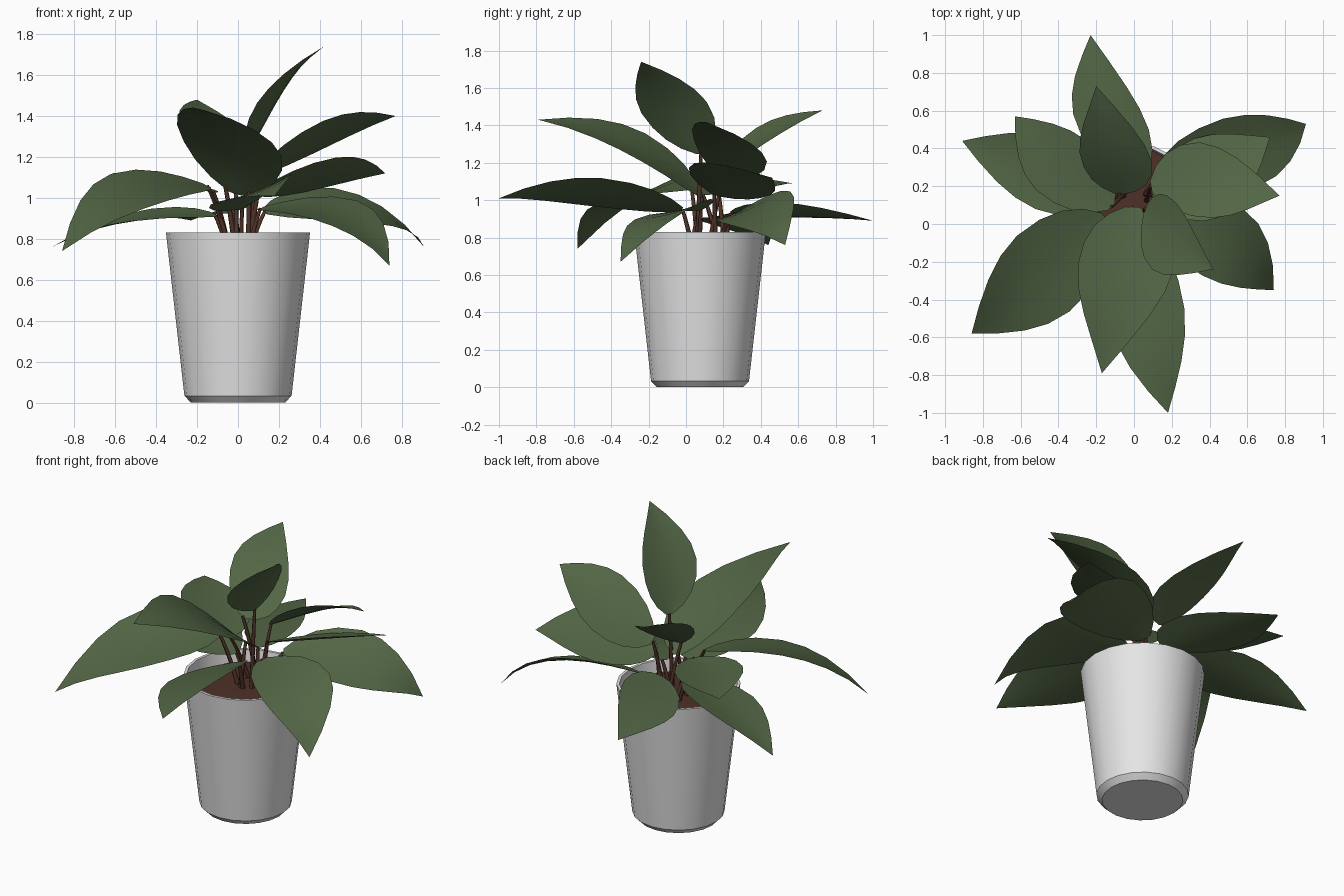
import bpy, bmesh, math
from mathutils import Vector as V

if "Cube" in bpy.data.objects:
    bpy.data.objects.remove(bpy.data.objects["Cube"])


def material(name, rgb):
    m = bpy.data.materials.new(name)
    m.diffuse_color = (*rgb, 1)
    m.use_nodes = True
    m.node_tree.nodes["Principled BSDF"].inputs["Base Color"].default_value = m.diffuse_color
    return m


POT = material("pale_grey", (0.79, 0.79, 0.79))
LEAF = material("leaf_green", (0.085, 0.132, 0.059))
STEM = material("stem_brown", (0.08, 0.032, 0.021))
SOIL = material("soil_brown", (0.075, 0.03, 0.02))
CENTRE = V((0, 0.075, 0))


def make_object(name, bm, mat, angle):
    me = bpy.data.meshes.new(name)
    bm.to_mesh(me)
    bm.free()
    me.materials.append(mat)
    ob = bpy.data.objects.new(name, me)
    bpy.context.collection.objects.link(ob)
    bpy.ops.object.select_all(action='DESELECT')
    ob.select_set(True)
    bpy.context.view_layer.objects.active = ob
    bpy.ops.object.shade_smooth_by_angle(angle=math.radians(angle))
    return ob


def lathe(name, profile, mat, sides=20, cap_first=False, cap_last=False):
    bm = bmesh.new()
    rings = []
    for r, z in profile:
        rings.append([bm.verts.new(CENTRE + V((r * math.cos(a), r * math.sin(a), z)))
                      for a in (2 * math.pi * i / sides for i in range(sides))])
    for lo, hi in zip(rings, rings[1:]):
        for i in range(sides):
            j = (i + 1) % sides
            bm.faces.new((lo[i], lo[j], hi[j], hi[i]))
    if cap_first:
        bm.faces.new(rings[0][::-1])
    if cap_last:
        bm.faces.new(rings[-1])
    return make_object(name, bm, mat, 24)


# Pot with chamfered foot, thin rim and inner wall; soil disc inside
lathe("pot", [(0.23, 0), (0.262, 0.033), (0.352, 0.83), (0.335, 0.83), (0.325, 0.75)],
      POT, cap_first=True)
lathe("soil", [(0.327, 0.755), (0.15, 0.765)], SOIL, cap_last=True)

# Leaf outline: position along the midrib, relative half width
OUTLINE = [(0, 0.14), (0.06, 0.48), (0.15, 0.76), (0.27, 0.94), (0.42, 1.0),
           (0.56, 0.90), (0.7, 0.68), (0.85, 0.36), (1, 0.0)]
WIDEST = 0.42


def leaf(name, base, tip, left, right, fold=0.02):
    """Blade through base and tip; left and right are the widest edge points."""
    base, tip, left, right = map(V, (base, tip, left, right))
    mid, side = (left + right) / 2, (right - left) / 2
    up = side.cross(tip - base).normalized()
    bm = bmesh.new()
    rows = []
    for u, w in OUTLINE:
        # parabola through base, mid and tip
        p = (base * ((u - WIDEST) * (u - 1) / WIDEST)
             + mid * (u * (u - 1) / (WIDEST * (WIDEST - 1)))
             + tip * (u * (u - WIDEST) / (1 - WIDEST)))
        if w == 0:
            end = bm.verts.new(p)
            break
        rows.append([bm.verts.new(p + side * (w * s) + up * (fold * w * (s * s - 0.6)))
                     for s in (-1, -0.5, 0, 0.5, 1)])
    for a, b in zip(rows, rows[1:]):
        for i in range(4):
            bm.faces.new((a[i], a[i + 1], b[i + 1], b[i]))
    for i in range(4):
        bm.faces.new((rows[-1][i], rows[-1][i + 1], end))
    make_object(name, bm, LEAF, 60)


def stem(name, base, target, radius=0.012, steps=6, sides=6):
    """Bent tapering tube from the soil to the leaf base."""
    base, target = V(base), V(target)
    out = V((target.x, target.y - 0.12, 0)).normalized()
    root = V((0.005, 0.12, 0.75)) + V((out.x * 0.06, out.y * 0.09, 0))
    bend = V((root.x * 0.5 + base.x * 0.5, root.y * 0.5 + base.y * 0.5,
              0.35 * root.z + 0.65 * base.z))
    bm = bmesh.new()
    rings = []
    for k in range(steps + 1):
        t = k / steps
        p = root * (1 - t) ** 2 + bend * (2 * t * (1 - t)) + base * t * t
        d = ((bend - root) * (1 - t) + (base - bend) * t).normalized()
        x = d.cross(V((out.y, -out.x, 0))).normalized()
        y = d.cross(x)
        r = radius * (1.15 - 0.4 * t)
        rings.append([bm.verts.new(p + (x * math.cos(a) + y * math.sin(a)) * r)
                      for a in (2 * math.pi * i / sides for i in range(sides))])
    for a, b in zip(rings, rings[1:]):
        for i in range(sides):
            j = (i + 1) % sides
            bm.faces.new((a[i], a[j], b[j], b[i]))
    bm.faces.new(rings[-1])
    bmesh.ops.recalc_face_normals(bm, faces=bm.faces)
    make_object(name, bm, STEM, 60)


# Leaves: base, tip, left edge, right edge
LEAVES = {
    "back_low": ((-.03, .24, .93), (-.23, 1.0, .89), (-.32, .58, .90), (.08, .50, .98)),
    "back_high": ((-.08, .16, 1.14), (-.20, .73, 1.48), (-.29, .38, 1.38), (.09, .34, 1.24)),
    "right_back_low": ((.13, .26, .93), (.91, .53, .76), (.47, .56, 1.04), (.65, .20, .87)),
    "right_back_mid": ((.10, .15, 1.03), (.72, .46, 1.12), (.32, .45, 1.02), (.48, .04, 1.19)),
    "right_high": ((.09, .20, 1.12), (.77, .15, 1.40), (.35, .43, 1.20), (.42, .03, 1.37)),
    "right_front_low": ((.11, .08, .95), (.74, -.35, .67), (.58, .08, .98), (.36, -.27, .89)),
    "top": ((.06, .08, 1.25), (.42, -.24, 1.74), (.23, .11, 1.52), (.10, -.24, 1.46)),
    "front_low": ((.02, -.02, .95), (.18, -1.0, 1.01), (.27, -.45, 1.11), (-.13, -.50, .96)),
    "front_high": ((-.01, .09, 1.02), (-.17, -.79, 1.43), (.21, -.24, 1.20), (-.30, -.22, 1.35)),
    "left_front": ((-.15, .03, 1.06), (-.86, -.58, .74), (-.34, -.46, .98), (-.62, -.06, 1.11)),
    "left_low": ((-.11, .14, .91), (-.91, .44, .76), (-.52, .08, .88), (-.42, .46, .94)),
    "left_back": ((-.12, .09, 1.03), (-.63, .57, 1.09), (-.52, .18, 1.11), (-.25, .44, 1.06)),
}
for place, (base, tip, left, right) in LEAVES.items():
    leaf("leaf_" + place, base, tip, left, right)
    stem("stem_" + place, base, tip)
